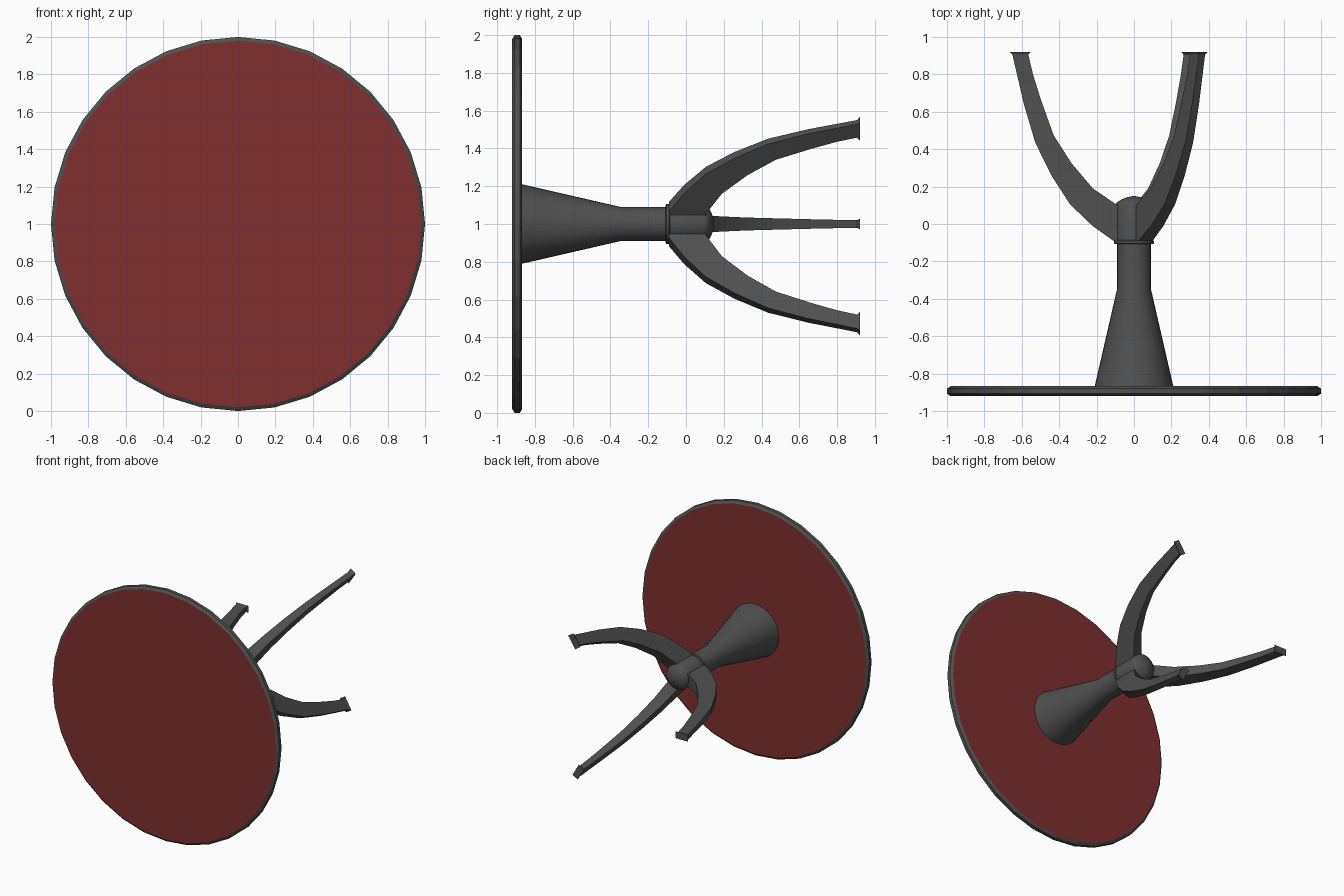
import bpy, bmesh, math
from mathutils import Vector

if "Cube" in bpy.data.objects:
    bpy.data.objects.remove(bpy.data.objects["Cube"])

CZ = 1.0  # height of the central axis, which runs along y


def material(name, rgb):
    m = bpy.data.materials.new(name)
    m.diffuse_color = (*rgb, 1)
    m.use_nodes = True
    m.node_tree.nodes["Principled BSDF"].inputs["Base Color"].default_value = m.diffuse_color
    return m


grey = material("dark grey", (0.08, 0.08, 0.08))
red = material("deep red", (0.215, 0.028, 0.028))


def finish(name, bm, mats, angle=30):
    bmesh.ops.recalc_face_normals(bm, faces=bm.faces)
    me = bpy.data.meshes.new(name)
    bm.to_mesh(me)
    bm.free()
    for m in mats:
        me.materials.append(m)
    ob = bpy.data.objects.new(name, me)
    bpy.context.collection.objects.link(ob)
    if angle:
        bpy.ops.object.select_all(action='DESELECT')
        ob.select_set(True)
        bpy.context.view_layer.objects.active = ob
        bpy.ops.object.shade_smooth_by_angle(angle=math.radians(angle))
    return ob


def bridge(bm, rings):
    # skin a list of vertex rings and cap both ends
    for a, b in zip(rings, rings[1:]):
        n = len(a)
        for i in range(n):
            j = (i + 1) % n
            bm.faces.new((a[i], a[j], b[j], b[i]))
    caps = [bm.faces.new(rings[0]), bm.faces.new(rings[-1])]
    return caps


def lathe(name, profile, mats, sides=32, angle=30):
    # profile is (y, radius); end caps use the last material
    bm = bmesh.new()
    rings = []
    for y, r in profile:
        rings.append([bm.verts.new((r * math.cos(t), y, CZ + r * math.sin(t)))
                      for t in (2 * math.pi * i / sides for i in range(sides))])
    for f in bridge(bm, rings):
        f.material_index = len(mats) - 1
    return finish(name, bm, mats, angle)


# Round top: grey bevelled rim with red faces front and back
lathe("round_top", [(-0.92, 0.98), (-0.907, 1.0), (-0.88, 1.0), (-0.867, 0.98)],
      [grey, red], angle=0)

# Flared stem, collar and domed hub
lathe("stem", [(-0.867, 0.21), (-0.345, 0.09), (-0.09, 0.09)], [grey])
lathe("collar", [(-0.108, 0.1), (-0.104, 0.106), (-0.09, 0.106), (-0.086, 0.1)], [grey])
lathe("hub", [(-0.1, 0.1), (0.1, 0.1), (0.115, 0.092), (0.13, 0.07),
              (0.143, 0.038), (0.149, 0.006)], [grey])

# Leg rings: outer (radius, y), inner (radius, y), half thickness
LEG = [((0.02, -0.09), (0.02, 0.105), 0.048),
       ((0.11, -0.09), (0.095, 0.105), 0.046),
       ((0.222, -0.01), (0.22, 0.19), 0.040),
       ((0.342, 0.105), (0.335, 0.326), 0.034),
       ((0.44, 0.257), (0.43, 0.475), 0.030),
       ((0.528, 0.435), (0.498, 0.666), 0.025),
       ((0.59, 0.645), (0.54, 0.80), 0.022),
       ((0.65, 0.905), (0.565, 0.905), 0.020),
       ((0.664, 0.92), (0.553, 0.92), 0.027)]   # flared foot


def leg(name, degrees):
    t = math.radians(degrees)
    out = Vector((math.cos(t), 0, math.sin(t)))
    side = Vector((-math.sin(t), 0, math.cos(t)))
    bm = bmesh.new()
    rings = []
    for o, i, h in LEG:
        pts = [(o, -h), (o, h), (i, h), (i, -h)]
        rings.append([bm.verts.new(out * p[0] + side * s + Vector((0, p[1], CZ)))
                      for p, s in pts])
    bridge(bm, rings)
    finish(name, bm, [grey], 20)


for name, a in (("left_leg", 180), ("upper_leg", 56), ("lower_leg", -60)):
    leg(name, a)
